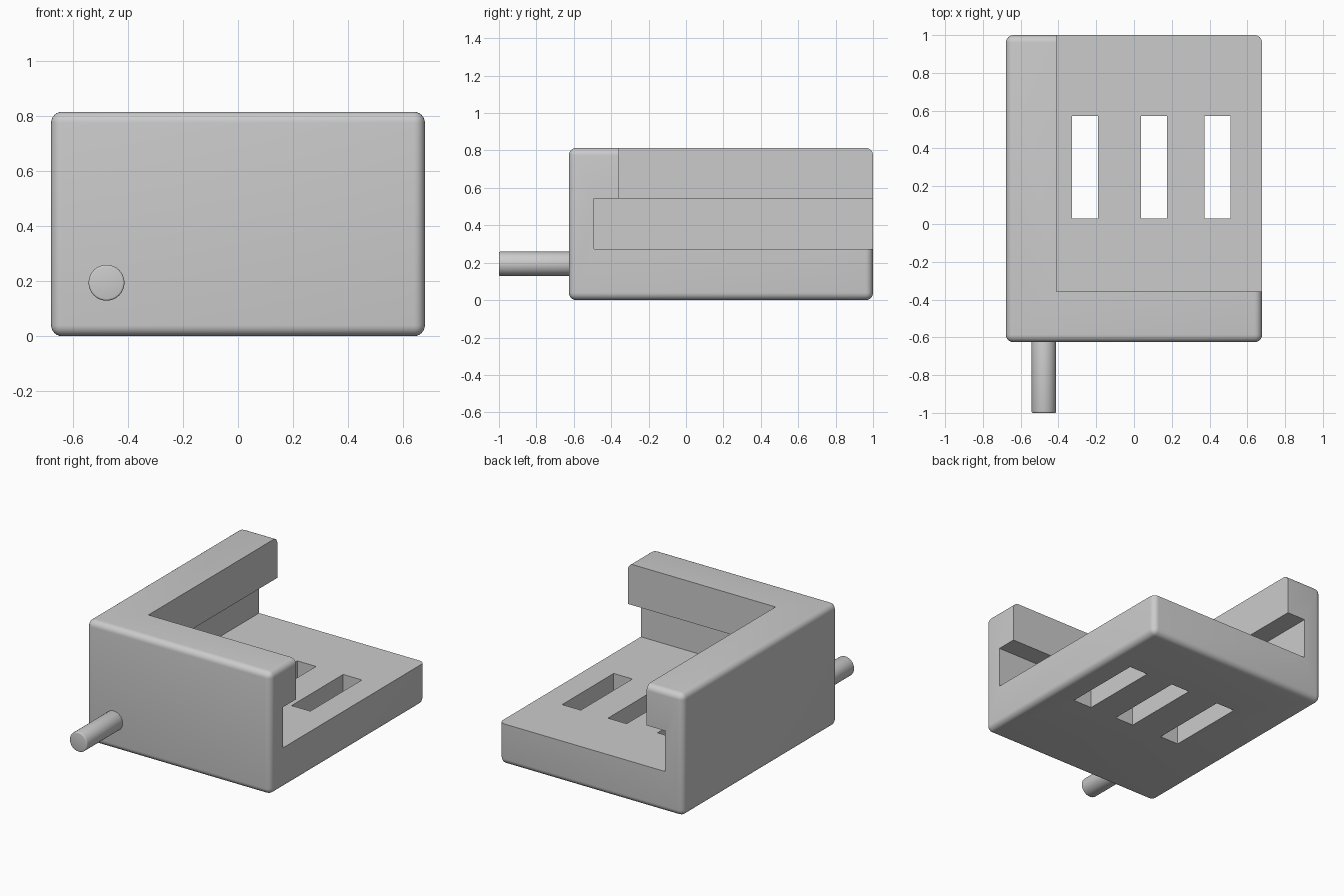
import bpy, math

if "Cube" in bpy.data.objects:
    bpy.data.objects.remove(bpy.data.objects["Cube"])

grey = bpy.data.materials.new("light grey")
grey.diffuse_color = (0.6, 0.6, 0.6, 1)
grey.use_nodes = True
grey.node_tree.nodes["Principled BSDF"].inputs["Base Color"].default_value = grey.diffuse_color


def box(name, lo, hi):
    """Box spanning two opposite corners."""
    bpy.ops.mesh.primitive_cube_add(size=1, location=[(a + b) / 2 for a, b in zip(lo, hi)])
    ob = bpy.context.object
    ob.name = name
    ob.scale = [b - a for a, b in zip(lo, hi)]
    bpy.ops.object.transform_apply(location=False, rotation=False, scale=True)
    ob.data.materials.append(grey)
    return ob


def apply_modifier(ob, mod):
    bpy.ops.object.select_all(action='DESELECT')
    ob.select_set(True)
    bpy.context.view_layer.objects.active = ob
    bpy.ops.object.modifier_apply(modifier=mod.name)


def bevel(ob, width, segments):
    mod = ob.modifiers.new("round", 'BEVEL')
    mod.width, mod.segments = width, segments
    mod.limit_method, mod.angle_limit = 'ANGLE', math.radians(40)
    apply_modifier(ob, mod)


def cut(ob, name, lo, hi):
    cutter = box(name, lo, hi)
    mod = ob.modifiers.new("cut", 'BOOLEAN')
    mod.operation, mod.solver, mod.object = 'DIFFERENCE', 'EXACT', cutter
    apply_modifier(ob, mod)
    bpy.data.objects.remove(cutter, do_unlink=True)


# Rounded housing block
housing = box("housing", (-0.678, -0.626, 0), (0.678, 1, 0.814))
bevel(housing, 0.04, 6)

# Open corner, then the wider groove under the overhanging lip
cut(housing, "open_corner", (-0.41, -0.357, 0.40), (1, 1.3, 1))
cut(housing, "lip_groove", (-0.545, -0.493, 0.272), (1, 1.3, 0.543))

# Three slots through the floor
for x in (-0.26, 0.105, 0.443):
    cut(housing, "floor_slot", (x - 0.069, 0.03, -0.1), (x + 0.069, 0.573, 0.4))

# Round pin on the front
bpy.ops.mesh.primitive_cylinder_add(vertices=48, radius=0.065, depth=0.4,
                                    location=(-0.477, -0.8, 0.194),
                                    rotation=(math.pi / 2, 0, 0))
pin = bpy.context.object
pin.name = "front_pin"
pin.data.materials.append(grey)
bevel(pin, 0.007, 3)

for ob in (housing, pin):
    bpy.ops.object.select_all(action='DESELECT')
    ob.select_set(True)
    bpy.context.view_layer.objects.active = ob
    bpy.ops.object.shade_smooth_by_angle(angle=math.radians(35))
